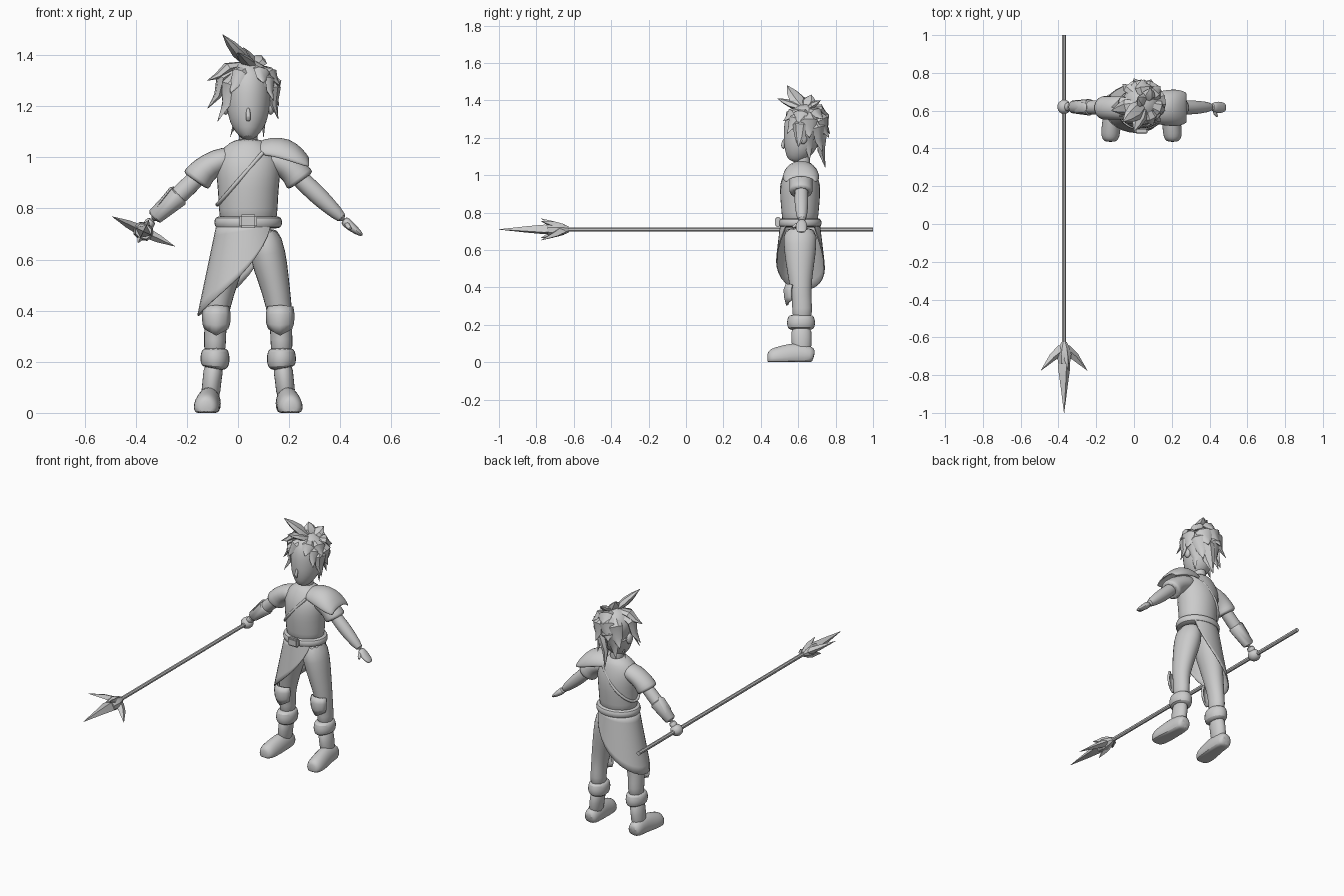
import bpy
import bmesh
from math import sin, cos, pi, radians
from mathutils import Vector

if "Cube" in bpy.data.objects:
    bpy.data.objects.remove(bpy.data.objects["Cube"])

CX, CY = 0.04, 0.61          # centre line of the figure
grey = bpy.data.materials.new("plain_grey")
grey.use_nodes = True
grey.diffuse_color = (0.6, 0.6, 0.6, 1)
grey.node_tree.nodes["Principled BSDF"].inputs["Base Color"].default_value = (0.6, 0.6, 0.6, 1)


def finish(name, bm, subdiv=0, thick=0, angle=50):
    bmesh.ops.recalc_face_normals(bm, faces=bm.faces)
    mesh = bpy.data.meshes.new(name)
    bm.to_mesh(mesh)
    bm.free()
    ob = bpy.data.objects.new(name, mesh)
    bpy.context.collection.objects.link(ob)
    mesh.materials.append(grey)
    bpy.ops.object.select_all(action='DESELECT')
    ob.select_set(True)
    bpy.context.view_layer.objects.active = ob
    bpy.ops.object.shade_smooth_by_angle(angle=radians(angle))
    if thick:
        mod = ob.modifiers.new("thickness", 'SOLIDIFY')
        mod.thickness, mod.offset = thick, 0
    if subdiv:
        ob.modifiers.new("rounding", 'SUBSURF').levels = subdiv
        ob.modifiers["rounding"].render_levels = subdiv
    return ob


def loft(name, rings, sides=12, ref=(0, 1, 0), subdiv=1, floor=None, angle=50):
    """Skin elliptical rings (x, y, z, width, depth) placed across a path."""
    bm = bmesh.new()
    pts = [Vector(r[:3]) for r in rings]
    loops = []
    for i, r in enumerate(rings):
        t = pts[min(i + 1, len(pts) - 1)] - pts[max(i - 1, 0)]
        u = t.cross(Vector(ref)).normalized()
        v = u.cross(t).normalized()
        loop = []
        for k in range(sides):
            a = 2 * pi * k / sides
            p = pts[i] + u * (r[3] * cos(a)) + v * (r[-1] * sin(a))
            if floor is not None:
                p.z = max(p.z, floor)
            loop.append(bm.verts.new(p))
        loops.append(loop)
    for a, b in zip(loops, loops[1:]):
        for k in range(sides):
            n = (k + 1) % sides
            bm.faces.new((a[k], a[n], b[n], b[k]))
    bm.faces.new(loops[0])
    bm.faces.new(loops[-1])
    return finish(name, bm, subdiv, angle=angle)


def sheet(name, rows, thick=0.008, subdiv=1):
    """Skin a grid of points and give it thickness."""
    bm = bmesh.new()
    grid = [[bm.verts.new(p) for p in row] for row in rows]
    for a, b in zip(grid, grid[1:]):
        for k in range(len(a) - 1):
            bm.faces.new((a[k], a[k + 1], b[k + 1], b[k]))
    return finish(name, bm, subdiv, thick)


def ball(name, centre, size):
    bm = bmesh.new()
    bmesh.ops.create_uvsphere(bm, u_segments=16, v_segments=10, radius=1)
    for v in bm.verts:
        v.co = Vector([c + s * q for c, s, q in zip(centre, size, v.co)])
    return finish(name, bm)


def upright(name, rows, x=CX, **kw):
    """Rows of (z, y, width, depth) on a vertical axis."""
    return loft(name, [(x, y, z, w, d) for z, y, w, d in rows], **kw)


# Torso, neck and head
upright("tunic", [(.71, CY, .115, .098), (.8, CY, .117, .1), (.88, CY, .122, .11), (.95, CY, .13, .108),
                  (1.0, .615, .125, .094), (1.04, .62, .1, .075), (1.075, .62, .045, .05)], sides=16)
upright("neck", [(1.03, .625, .045, .045), (1.08, .625, .036, .038), (1.16, .625, .036, .04)])
upright("head", [(1.07, .575, .022, .03), (1.10, .583, .05, .056), (1.14, .602, .076, .086),
                 (1.2, .62, .088, .102), (1.27, .627, .091, .106), (1.33, .632, .078, .092),
                 (1.375, .634, .04, .05)], sides=16)
loft("nose", [(CX, .53, 1.2, .006, .008), (CX, .512, 1.155, .012, .012), (CX, .525, 1.14, .008, .006)], 8)

# Hair: a cap and swept locks ending at the listed tips (x, y, z, width)
skull = Vector((CX, .64, 1.28))
ball("hair_cap", skull, (.1, .105, .1))
tips = [(-.06, .54, 1.48, .05), (0, .49, 1.41, .04), (.02, .67, 1.43, .045), (.09, .72, 1.4, .04),
        (-.12, .6, 1.3, .045), (-.12, .62, 1.19, .05), (-.08, .57, 1.14, .035), (-.03, .64, 1.08, .035),
        (.157, .6, 1.15, .045), (.1, .66, 1.08, .035), (.16, .66, 1.2, .05), (.165, .6, 1.28, .04),
        (.14, .54, 1.22, .03), (-.03, .53, 1.25, .03), (.1, .52, 1.29, .035), (.04, .745, 1.04, .05),
        (-.02, .72, 1.1, .045), (.1, .73, 1.12, .045), (0, .77, 1.22, .05), (.09, .765, 1.2, .05),
        (.04, .765, 1.32, .05), (-.06, .74, 1.18, .045), (.14, .73, 1.3, .04)]
for x, y, z, width in tips:
    tip = Vector((x, y, z))
    out = (tip - skull).normalized()
    base = skull + (out * .5 + Vector((.25, 0, .9))).normalized() * .085
    rings = [(*base, width * .6, width * .3)]
    for f, w in ((.35, 1), (.7, .65)):
        arm = base.lerp(tip, f) - skull
        p = skull + arm.normalized() * max(arm.length, .11)
        rings.append((*p, width * w, width * w * .45))
    rings.append((*tip, .001, .001))
    loft("hair_lock", rings, 6, ref=Vector(rings[1][:3]) - skull, subdiv=0, angle=35)

# Belt and buckle
upright("belt", [(.72, CY, .112, .098), (.725, CY, .131, .113), (.745, CY, .136, .118),
                 (.765, CY, .131, .113), (.772, CY, .112, .098)], sides=20)
bm = bmesh.new()
bmesh.ops.create_cube(bm, size=1)
for v in bm.verts:
    v.co = Vector((CX + v.co.x * .07, .492 + v.co.y * .03, .75 + v.co.z * .052))
bmesh.ops.bevel(bm, geom=bm.edges[:], offset=.008, segments=2, affect='EDGES')
finish("buckle", bm)

# Wrap skirt, long on the right hip and rising to the belt on the left
rows = []
for i in range(9):
    row = []
    for j in range(25):
        a = radians(-136 + 272 * j / 24)
        power = 1.5 if a < 0 else 2
        drop = i / 8 * .355 * (1 - (abs(a) / radians(136)) ** power)
        row.append((CX - (.122 + .21 * drop) * cos(a),
                    CY + (.104 + .12 * drop) * sin(a), .735 - drop))
    rows.append(row)
sheet("wrap_skirt", rows, .006, 0)

# Chest strap running around the body in a slanted plane
curve = bpy.data.curves.new("chest_strap", 'CURVE')
curve.dimensions = '3D'
curve.bevel_depth = .008
spline = curve.splines.new('POLY')
spline.points.add(24)
for k, p in enumerate(spline.points):
    a = radians(-62 - 236 * k / 24)
    x = CX + .12 * cos(a)
    z = .815 + (x + .08) * 1.15
    p.co = (x, CY + (.107 - max(0, z - .9) * .2) * sin(a), z, 1)
strap = bpy.data.objects.new("chest_strap", curve)
bpy.context.collection.objects.link(strap)
curve.materials.append(grey)

# Left shoulder guard: rows of (x, top, hem, half depth)
rows = []
for x, top, hem, depth in [(.075, 1.055, 1.01, .065), (.13, 1.075, 1.005, .085),
                           (.2, 1.07, .985, .095), (.245, 1.035, .97, .092), (.28, .99, .96, .075)]:
    rows.append([(x, .615 + depth * sin(a), hem + (top - hem) * cos(a))
                 for a in [pi * (k / 10 - .5) for k in range(11)]])
sheet("shoulder_guard", rows, .012)

# Paired limbs, x measured outward from the centre line
for s, side in ((1, "left"), (-1, "right")):
    def pair(name, rings, **kw):
        return loft(side + "_" + name, [(CX + s * r[0], *r[1:]) for r in rings], **kw)

    pair("sleeve", [(.05, .615, 1.0, .05, .065), (.12, .615, .985, .052, .066),
                    (.175, .615, .95, .056, .064), (.2, .615, .915, .064, .066), (.207, .615, .905, .06, .062)])
    pair("arm", [(.15, .617, .97, .035, .035), (.215, .617, .905, .037, .037), (.265, .617, .858, .039, .039),
                 (.31, .618, .815, .034, .035), (.38, .62, .75, .022, .024)])
    ball(side + "_ear", (CX + s * .088, .625, 1.2), (.016, .024, .034))

    # Trousers, rolled cuff, boot shaft
    pair("trouser_leg", [(.058, CY, .73, .06, .095), (.075, CY, .62, .077, .092), (.1, CY, .52, .062, .078),
                         (.12, .612, .42, .053, .062), (.128, .617, .35, .046, .055), (.13, .622, .29, .044, .055),
                         (.131, .62, .22, .046, .055)])
    pair("boot_cuff", [(.13, .615, .255, .04, .055), (.13, .615, .245, .056, .074), (.13, .615, .21, .061, .08),
                       (.13, .615, .18, .056, .074), (.132, .615, .172, .036, .055)])
    pair("boot_shaft", [(.132, .617, .2, .045, .058), (.142, .617, .13, .036, .056), (.15, .62, .04, .043, .056)])
    pair("foot", [(.152, .685, .03, .03, .03), (.152, .67, .035, .045, .055), (.152, .6, .04, .048, .07),
                  (.16, .53, .025, .052, .07), (.164, .48, .02, .053, .062), (.166, .448, .02, .045, .05),
                  (.166, .434, .02, .025, .03)], ref=(0, 0, 1), floor=0)

    # Pointed knee guard
    rows = [[(CX + s * (.125 + half * k / 3), .527 + push + 13 * (half * k / 3) ** 2, z - drop * (1 - abs(k) / 3))
             for k in range(-3, 4)]
            for z, half, push, drop in [(.415, .047, .012, -.005), (.385, .052, 0, 0),
                                        (.35, .05, .004, .006), (.33, .043, .014, .026)]]
    sheet(side + "_knee_guard", rows, .012, 0)

# Open left hand
loft("left_hand", [(.41, .62, .758, .02, .022), (.435, .618, .735, .02, .031), (.457, .617, .717, .016, .032),
                   (.477, .617, .702, .011, .026), (.487, .617, .694, .005, .016)])
loft("left_thumb", [(.424, .605, .74, .012, .012), (.43, .583, .73, .011, .011), (.442, .566, .718, .006, .006)],
     8, ref=(0, 0, 1))

# Right fist, forearm guard and its raised plate
ball("right_fist", (-.37, .62, .712), (.036, .038, .034))
loft("right_wrist", [(-.33, .62, .76, .023, .025), (-.365, .62, .72, .024, .028)])
loft("forearm_guard", [(-.23, .618, .853, .036, .036), (-.235, .618, .848, .044, .044),
                       (-.325, .62, .768, .032, .034), (-.33, .62, .763, .022, .024)], subdiv=0)
loft("guard_plate", [(-.335, .618, .778, .006, .016), (-.305, .618, .822, .008, .03),
                     (-.262, .618, .876, .008, .026), (-.25, .618, .884, .003, .01)], 8, subdiv=0)

# Spear: shaft, socket, blade and side prongs
SX, SZ = -.37, .71


def spear_part(name, rows, sides=8):
    loft(name, [(SX, y, SZ, w, d) for y, w, d in rows], sides, ref=(.43, 0, .9), subdiv=0, angle=25)


spear_part("spear_shaft", [(1, .012, .012), (-.66, .012, .012)])
spear_part("spear_socket", [(-.625, .015, .015), (-.645, .026, .026), (-.69, .042, .038), (-.74, .034, .03)])
spear_part("spear_blade", [(-.7, .03, .026), (-.76, .036, .028), (-.85, .022, .019), (-1, .001, .001)], 4)
for dx, dz, length, name in ((.905, -.43, .135, "long"), (-.905, .43, .135, "long"),
                             (.43, .905, .05, "short"), (-.43, -.905, .05, "short")):
    rings = [(SX + dx * length * f, y, SZ + dz * length * f, w, w * .7)
             for f, y, w in ((.1, -.665, .03), (.5, -.705, .022), (1, -.775, .001))]
    loft("spear_prong_" + name, rings, 4, ref=(dz, 0, -dx), subdiv=0, angle=25)
